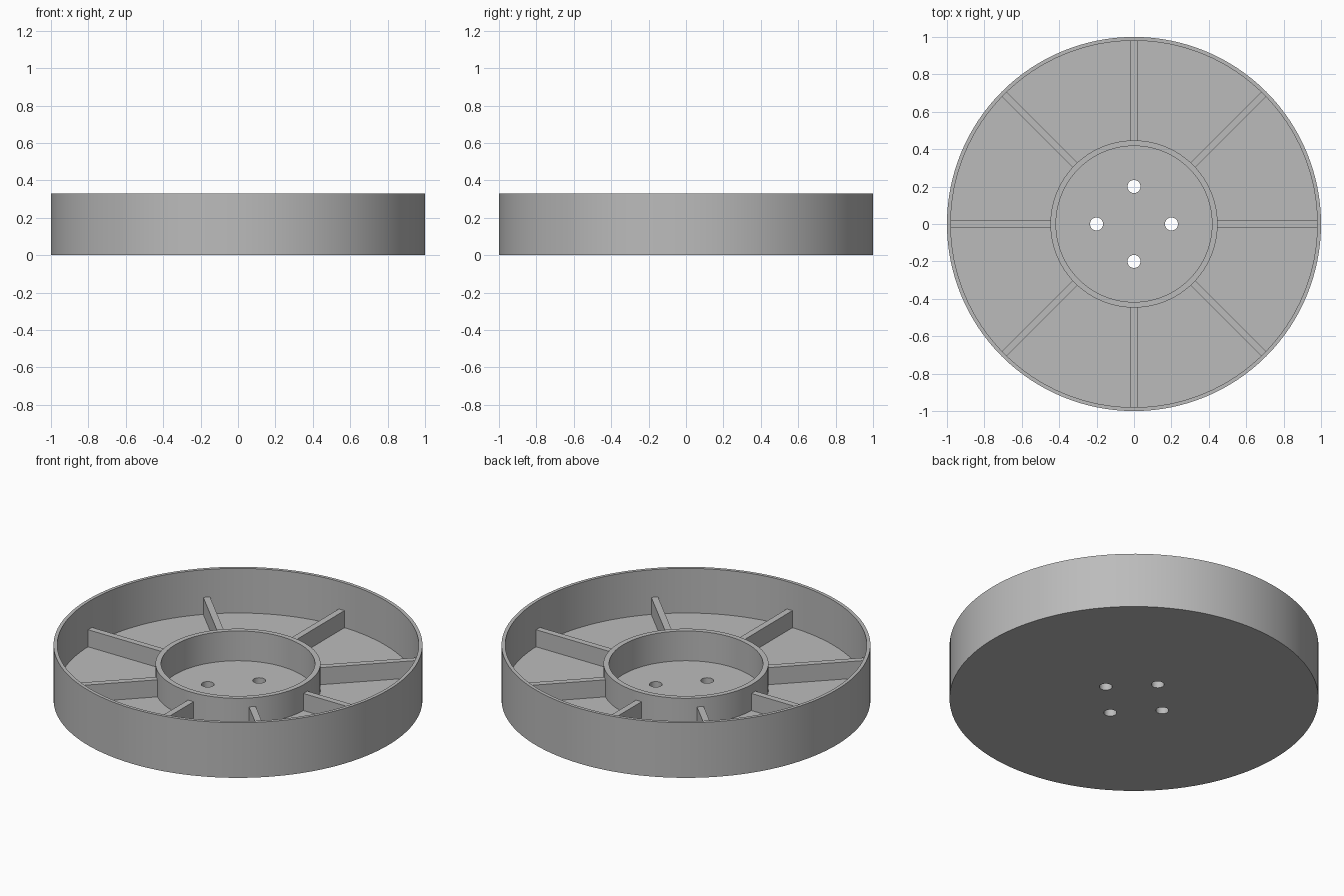
import bpy, bmesh, math
from mathutils import Matrix

cube = bpy.data.objects.get("Cube")
if cube:
    bpy.data.objects.remove(cube, do_unlink=True)

HEIGHT, RADIUS, INNER = 0.33, 1.0, 0.98
FLOOR, HUB_FLOOR = 0.063, 0.04
HUB_OUT, HUB_IN, HUB_TOP = 0.447, 0.417, 0.218
RIB_TOP, RIB_WIDTH = 0.165, 0.037

grey = bpy.data.materials.new("plain grey")
grey.use_nodes = True
colour = (0.5, 0.5, 0.5, 1)
grey.diffuse_color = colour
grey.node_tree.nodes["Principled BSDF"].inputs["Base Color"].default_value = colour


def make_object(name, bm):
    bmesh.ops.recalc_face_normals(bm, faces=bm.faces)
    mesh = bpy.data.meshes.new(name)
    bm.to_mesh(mesh)
    bm.free()
    mesh.materials.append(grey)
    obj = bpy.data.objects.new(name, mesh)
    bpy.context.collection.objects.link(obj)
    return obj


def activate(obj):
    bpy.ops.object.select_all(action='DESELECT')
    obj.select_set(True)
    bpy.context.view_layer.objects.active = obj


# Dish: base, outer wall and hub ring turned from one profile
profile = [(0, 0), (RADIUS, 0), (RADIUS, HEIGHT), (INNER, HEIGHT),
           (INNER, FLOOR), (HUB_OUT, FLOOR), (HUB_OUT, HUB_TOP),
           (HUB_IN, HUB_TOP), (HUB_IN, HUB_FLOOR), (0, HUB_FLOOR)]
bm = bmesh.new()
verts = [bm.verts.new((r, 0, z)) for r, z in profile]
edges = [bm.edges.new(pair) for pair in zip(verts, verts[1:])]
bmesh.ops.spin(bm, geom=verts + edges, cent=(0, 0, 0), axis=(0, 0, 1),
               angle=math.tau, steps=128, use_duplicate=False)
bmesh.ops.remove_doubles(bm, verts=bm.verts, dist=0.0001)
dish = make_object("dish", bm)

# Four bolt holes through the hub floor
bm = bmesh.new()
for i in range(4):
    a = i * math.pi / 2
    bmesh.ops.create_cone(bm, cap_ends=True, segments=32, radius1=0.035,
                          radius2=0.035, depth=0.3,
                          matrix=Matrix.Translation((0.2 * math.cos(a), 0.2 * math.sin(a), 0)))
cutter = make_object("hole_cutter", bm)
cutter.hide_render = True
cut = dish.modifiers.new("bolt_holes", 'BOOLEAN')
cut.operation = 'DIFFERENCE'
cut.solver = 'EXACT'
cut.object = cutter
activate(dish)
bpy.ops.object.modifier_apply(modifier=cut.name)
bpy.data.objects.remove(cutter, do_unlink=True)
bpy.ops.object.shade_smooth_by_angle(angle=math.radians(30))

# Eight radial ribs between the hub and the outer wall
start, end, bottom = HUB_OUT - 0.01, INNER + 0.005, FLOOR - 0.01
for i in range(8):
    bm = bmesh.new()
    place = (Matrix.Rotation(i * math.pi / 4, 4, 'Z')
             @ Matrix.Translation(((start + end) / 2, 0, (bottom + RIB_TOP) / 2))
             @ Matrix.Diagonal((end - start, RIB_WIDTH, RIB_TOP - bottom, 1)))
    bmesh.ops.create_cube(bm, size=1, matrix=place)
    make_object(f"rib_{i + 1}", bm)
